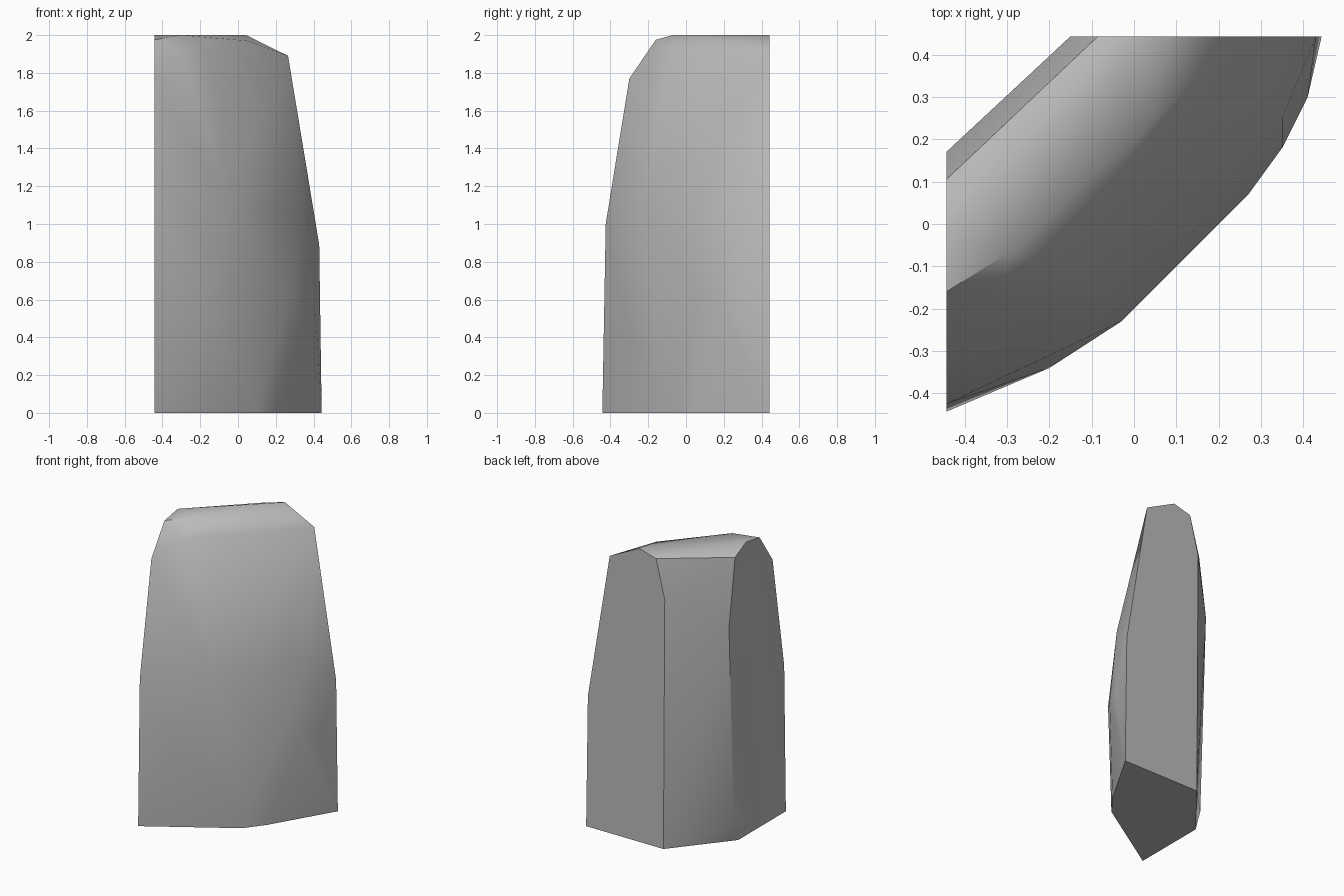
import bpy
import bmesh
import math

default_cube = bpy.data.objects.get("Cube")
if default_cube:
    bpy.data.objects.remove(default_cube, do_unlink=True)

HALF = 0.443                      # half width of the square footprint
SHARP_ANGLE = math.radians(42)


def make_material(name, grey):
    material = bpy.data.materials.new(name)
    material.use_nodes = True
    colour = (grey, grey, grey, 1.0)
    material.diffuse_color = colour
    shader = next(n for n in material.node_tree.nodes if n.type == 'BSDF_PRINCIPLED')
    shader.inputs["Base Color"].default_value = colour
    shader.inputs["Roughness"].default_value = 0.9
    return material


def make_rock(name, points, material):
    """Wrap the profile points in a faceted skin with soft shading."""
    bm = bmesh.new()
    for point in points:
        bm.verts.new(point)
    hull = bmesh.ops.convex_hull(bm, input=bm.verts[:], use_existing_faces=False)
    unused = {v for key in ("geom_interior", "geom_unused") for v in hull[key]
              if isinstance(v, bmesh.types.BMVert) and v.is_valid}
    unused = [v for v in unused if not v.link_faces]
    bmesh.ops.delete(bm, geom=unused, context='VERTS')

    # merge the flat cut planes into single faces
    bmesh.ops.dissolve_limit(bm, angle_limit=math.radians(1),
                             verts=bm.verts[:], edges=bm.edges[:])
    bmesh.ops.recalc_face_normals(bm, faces=bm.faces[:])

    # soft faces, crisp only along the strong breaks
    for face in bm.faces:
        face.smooth = True
    for edge in bm.edges:
        edge.smooth = edge.calc_face_angle(0.0) < SHARP_ANGLE

    mesh = bpy.data.meshes.new(name)
    bm.to_mesh(mesh)
    bm.free()
    mesh.materials.append(material)
    rock = bpy.data.objects.new(name, mesh)
    bpy.context.collection.objects.link(rock)
    return rock


# flat cut on the x side: (y, z) from the front foot over the top to the back
side_cut = [(-HALF, 0), (-0.425, 1.0), (-0.3, 1.77), (-0.16, 1.975),
            (-0.016, 2.0), (0.105, 1.94), (0.17, 1.48), (0.115, 0.11), (0.07, 0)]

# flat cut on the back: (x, z) from the outer foot over the top to the inner foot
back_cut = [(HALF, 0), (0.43, 0.89), (0.265, 1.89), (0.044, 2.0),
            (-0.085, 1.965), (-0.15, 1.7), (-0.14, 0)]

# bulging front: foot, belly, shoulder and crest
foot = [(0.1, -0.1, 0), (0.2, 0.03, 0)]
belly = [(-0.2, -0.34, 0.55), (-0.03, -0.23, 1.1), (0.27, 0.07, 0.62),
         (0.35, 0.18, 0.58), (0.41, 0.3, 0.55), (0.35, 0.25, 1.05)]
shoulder = [(-0.3, -0.17, 1.89), (-0.17, -0.08, 1.91)]
crest = [(-0.3, -0.07, 2.0), (0.05, 0.25, 1.97)]

points = [(-HALF, y, z) for y, z in side_cut]
points += [(x, HALF, z) for x, z in back_cut]
points += foot + belly + shoulder + crest

make_rock("standing_rock", points, make_material("stone grey", 0.5))
